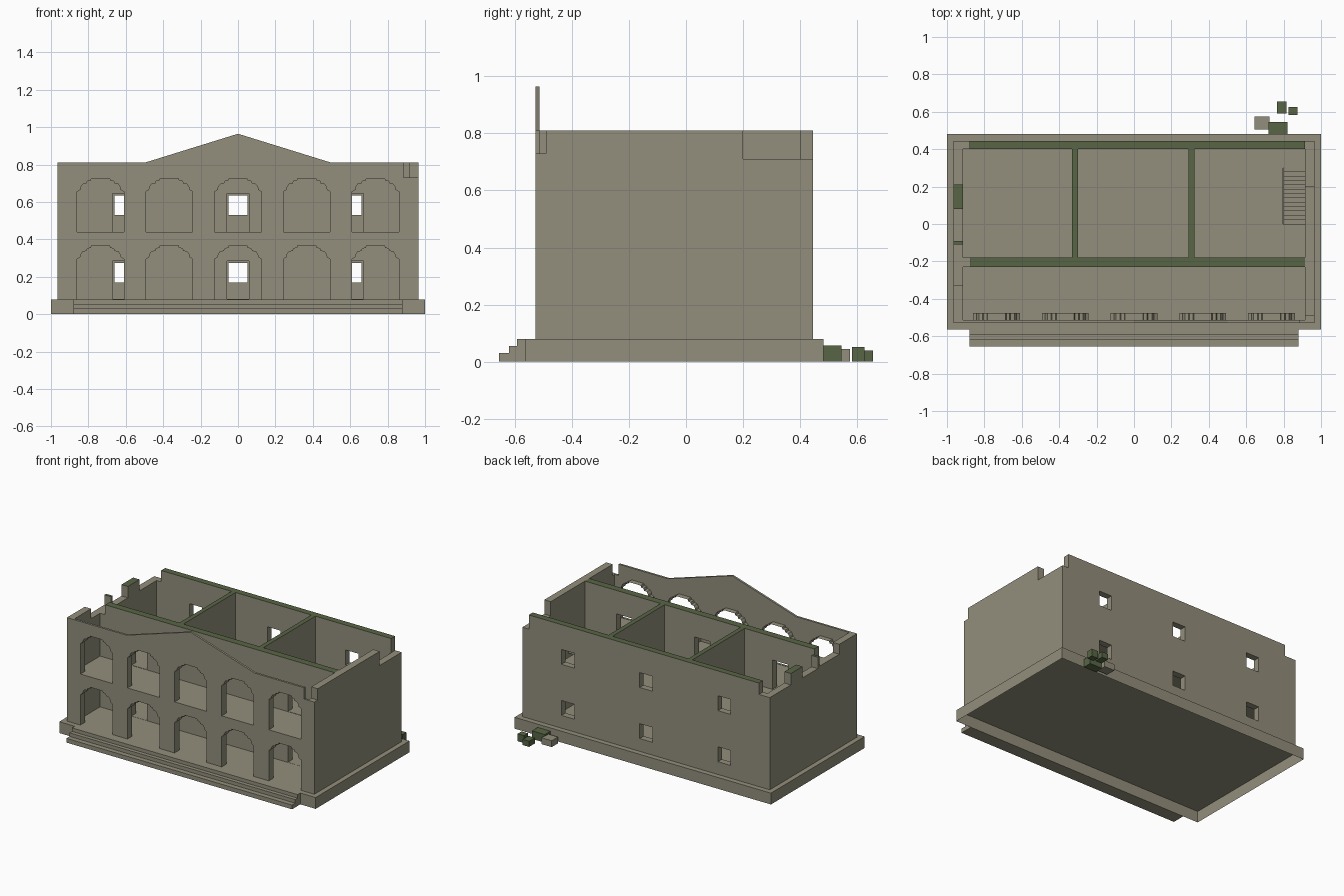
import bpy, bmesh
from mathutils import Vector

cube = bpy.data.objects.get("Cube")
if cube:
    bpy.data.objects.remove(cube, do_unlink=True)


def material(name, rgb):
    m = bpy.data.materials.new(name)
    m.use_nodes = True
    m.diffuse_color = (*rgb, 1)
    m.node_tree.nodes["Principled BSDF"].inputs["Base Color"].default_value = (*rgb, 1)
    return m


STONE = material("weathered stone", (0.29, 0.275, 0.20))
MOSS = material("mossy green", (0.095, 0.13, 0.06))
FLOOR, UPPER, TOP = 0.08, 0.44, 0.81
OUT_X, IN_X = 0.965, 0.915
FRONT, BACK = -0.528, 0.445


def add_prism(bm, pts, axis, a, b):
    """Extrude a 2D outline along x, y or z between a and b."""
    def place(p, t):
        return {"x": (t, p[0], p[1]), "y": (p[0], t, p[1]), "z": (p[0], p[1], t)}[axis]
    face = bm.faces.new([bm.verts.new(place(p, a)) for p in pts])
    new = bmesh.ops.extrude_face_region(bm, geom=[face])["geom"]
    shift = Vector(place((0, 0), b - a))
    bmesh.ops.translate(bm, vec=shift, verts=[g for g in new if isinstance(g, bmesh.types.BMVert)])


def rect(u0, u1, v0, v1):
    return [(u0, v0), (u1, v0), (u1, v1), (u0, v1)]


def finish(name, bm, mats=(STONE,)):
    bmesh.ops.recalc_face_normals(bm, faces=bm.faces)
    me = bpy.data.meshes.new(name)
    bm.to_mesh(me)
    bm.free()
    for m in mats:
        me.materials.append(m)
    ob = bpy.data.objects.new(name, me)
    bpy.context.collection.objects.link(ob)
    return ob


def solid(name, prisms, mats=(STONE,)):
    bm = bmesh.new()
    for p in prisms:
        add_prism(bm, *p)
    return finish(name, bm, mats)


def cut(ob, prisms):
    cutter = solid("cutter", prisms)
    cutter.hide_render = True
    mod = ob.modifiers.new("openings", "BOOLEAN")
    mod.operation, mod.solver, mod.object = "DIFFERENCE", "EXACT", cutter
    bpy.context.view_layer.objects.active = ob
    bpy.ops.object.modifier_apply(modifier=mod.name)
    bpy.data.objects.remove(cutter, do_unlink=True)


def moss_top(ob, lo=-1, hi=1):
    """Mossy colour on the highest level faces between lo and hi in y."""
    ob.data.materials.append(MOSS)
    for f in ob.data.polygons:
        if f.normal.z > 0.9 and f.center.z > TOP - 0.01 and lo < f.center.y < hi:
            f.material_index = 1


# Plinth, open underneath
bm = bmesh.new()
add_prism(bm, rect(-1, 1, -0.563, 0.482), "z", 0, FLOOR)
bmesh.ops.delete(bm, geom=[f for f in bm.faces if f.calc_center_median().z < 0.01], context="FACES")
finish("plinth", bm)

# Front steps
solid("front_steps", [("%s" % "z" and rect(-0.88, 0.88, y, -0.563), "z", 0, z)
                      for y, z in ((-0.655, 0.03), (-0.62, 0.055), (-0.593, FLOOR))])

# Stepped arches of the front
half = [(0.125, 0), (0.125, 0.215), (0.108, 0.225), (0.105, 0.24), (0.095, 0.255),
        (0.075, 0.258), (0.07, 0.272), (0.052, 0.274), (0.048, 0.287)]
arch = half + [(-x, z) for x, z in reversed(half)]
arches = [[(x + i * 0.3675, z + base) for x, z in arch]
          for base in (FLOOR, UPPER) for i in range(-2, 3)]

# Gabled front wall with a broken corner
front = solid("front_wall", [([(-OUT_X, FLOOR), (OUT_X, FLOOR), (OUT_X, 0.73), (0.885, 0.73),
                               (0.885, TOP), (0.5, TOP), (0, 0.965), (-0.5, TOP), (-OUT_X, TOP)],
                              "y", FRONT, FRONT + 0.015)])
cut(front, [(a, "y", -0.6, -0.45) for a in arches])

# Arch linings running back from the thin front wall
bm = bmesh.new()
for outline in arches:
    rows = [[bm.verts.new((x, y, z)) for x, z in outline] for y in (FRONT + 0.001, -0.475)]
    for i in range(len(outline) - 1):
        bm.faces.new((rows[0][i], rows[0][i + 1], rows[1][i + 1], rows[1][i]))
finish("arch_linings", bm)

# Side walls with ruined tops
inner = FRONT + 0.015
solid("left_wall", [([(inner, FLOOR), (BACK, FLOOR), (BACK, 0.71), (0.2, 0.71), (0.2, TOP),
                      (-0.49, TOP), (-0.49, 0.73), (inner, 0.73)], "x", IN_X, OUT_X)])
right = solid("right_wall", [([(inner, FLOOR), (0.4, FLOOR), (0.4, 0.73), (0.21, 0.73), (0.21, TOP),
                               (0.08, TOP), (0.08, 0.73), (-0.09, 0.73), (-0.09, TOP), (-0.11, TOP),
                               (-0.11, 0.74), (-0.33, 0.74), (-0.33, TOP), (inner, TOP)],
                              "x", -OUT_X, -IN_X)])
moss_top(right, -0.2, 0.3)

# Back wall with windows
ROOMS = (-0.61, 0, 0.61)
back = solid("back_wall", [([(-OUT_X, FLOOR), (IN_X, FLOOR), (IN_X, TOP), (-0.88, TOP),
                             (-0.88, 0.73), (-OUT_X, 0.73)], "y", 0.4, BACK)])
cut(back, [(rect(x - 0.05, x + 0.05, z + 0.09, z + 0.195), "y", 0.3, 0.6)
           for x in ROOMS for z in (FLOOR, UPPER)])
moss_top(back)

# Inner wall with doorways
middle = solid("inner_wall", [([(-IN_X, FLOOR), (IN_X, FLOOR), (IN_X, TOP), (-0.875, TOP),
                                (-0.875, 0.74), (-IN_X, 0.74)], "y", -0.23, -0.18)])
cut(middle, [(rect(x - 0.06, x + 0.06, z, z + 0.205), "y", -0.3, -0.1)
             for x in ROOMS for z in (FLOOR + 0.001, UPPER)])
moss_top(middle)

# Room dividers
for side, x in (("right", -0.315), ("left", 0.308)):
    moss_top(solid(side + "_divider", [(rect(x - 0.016, x + 0.016, -0.18, 0.4), "z", FLOOR, TOP)]))

# Upper floor with a stairwell
slab = solid("upper_floor", [(rect(-IN_X, IN_X, inner, 0.4), "z", 0.37, UPPER - 0.002)])
cut(slab, [(rect(0.797, 0.95, 0, 0.3), "z", 0.3, 0.5)])

# Stairs against the left wall
N = 13
solid("stairs", [(rect(0.8, IN_X, i * 0.3 / N, (i + 1) * 0.3 / N), "z", FLOOR,
                  FLOOR + (UPPER - FLOOR) * (i + 1) / N) for i in range(N)])

# Fallen blocks behind
blocks = ((0.72, 0.82, 0.482, 0.545, 0.057, MOSS), (0.645, 0.725, 0.505, 0.575, 0.045, STONE),
          (0.765, 0.815, 0.59, 0.655, 0.04, MOSS), (0.825, 0.875, 0.582, 0.626, 0.052, MOSS))
for i, (*r, h, m) in enumerate(blocks):
    solid(f"fallen_block_{i + 1}", [(rect(*r), "z", 0, h)], (m,))
